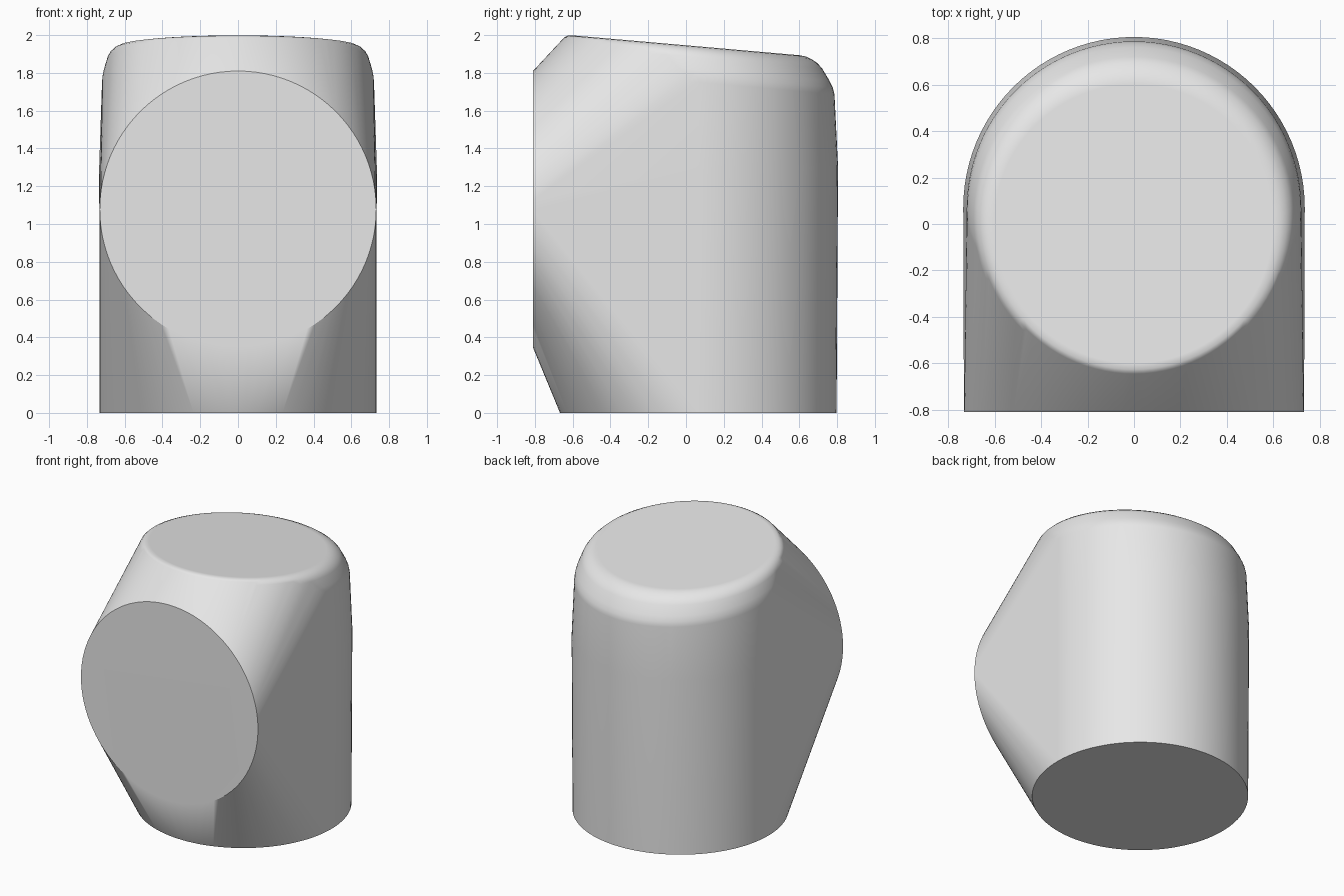
import bpy
import bmesh
import math

old = bpy.data.objects.get("Cube")
if old:
    bpy.data.objects.remove(old, do_unlink=True)

SEGMENTS = 96
TILT = math.tan(math.radians(5))  # the cap slopes down towards the back

grey = bpy.data.materials.new("light grey")
grey.use_nodes = True
colour = (0.8, 0.8, 0.8, 1)
grey.diffuse_color = colour
grey.node_tree.nodes["Principled BSDF"].inputs["Base Color"].default_value = colour

bm = bmesh.new()


def level_ring(radius, cy, cz, slope=0.0):
    """Ring seen as a circle from above, optionally sloping down to the back."""
    for i in range(SEGMENTS):
        a = math.tau * i / SEGMENTS
        y = radius * math.sin(a)
        bm.verts.new((radius * math.cos(a), cy + y, cz - slope * y))


def upright_ring(radius, y, cz):
    """Ring facing the front."""
    for i in range(SEGMENTS):
        a = math.tau * i / SEGMENTS
        bm.verts.new((radius * math.cos(a), y, cz + radius * math.sin(a)))


# Round base and top of the straight wall
level_ring(0.732, 0.065, 0.0)
level_ring(0.735, 0.07, 1.3)

# Rounded, tilted cap: radius, centre y, centre z
for r, cy, cz in [(0.72, 0.066, 1.75), (0.717, 0.06, 1.785), (0.71, 0.05, 1.82),
                  (0.69, 0.03, 1.885), (0.675, 0.02, 1.911),
                  (0.655, 0.01, 1.93), (0.63, 0.004, 1.942), (0.60, 0.0, 1.946)]:
    level_ring(r, cy, cz, TILT)

# Flat round front face
upright_ring(0.732, -0.81, 1.078)

# Stretch one skin over all rings and drop what lies inside
hull = bmesh.ops.convex_hull(bm, input=bm.verts[:], use_existing_faces=False)
bmesh.ops.delete(bm, geom=[v for v in bm.verts if not v.link_faces], context='VERTS')
bmesh.ops.dissolve_limit(bm, angle_limit=math.radians(0.1),
                         verts=bm.verts[:], edges=bm.edges[:])
bmesh.ops.recalc_face_normals(bm, faces=bm.faces[:])

mesh = bpy.data.meshes.new("body")
bm.to_mesh(mesh)
bm.free()
mesh.materials.append(grey)
body = bpy.data.objects.new("body", mesh)
bpy.context.collection.objects.link(body)

# Smooth skin with crisp rims on the base and the front face
bpy.ops.object.select_all(action='DESELECT')
body.select_set(True)
bpy.context.view_layer.objects.active = body
bpy.ops.object.shade_smooth_by_angle(angle=math.radians(30))
weighted = body.modifiers.new("flat face shading", 'WEIGHTED_NORMAL')
weighted.keep_sharp = True
